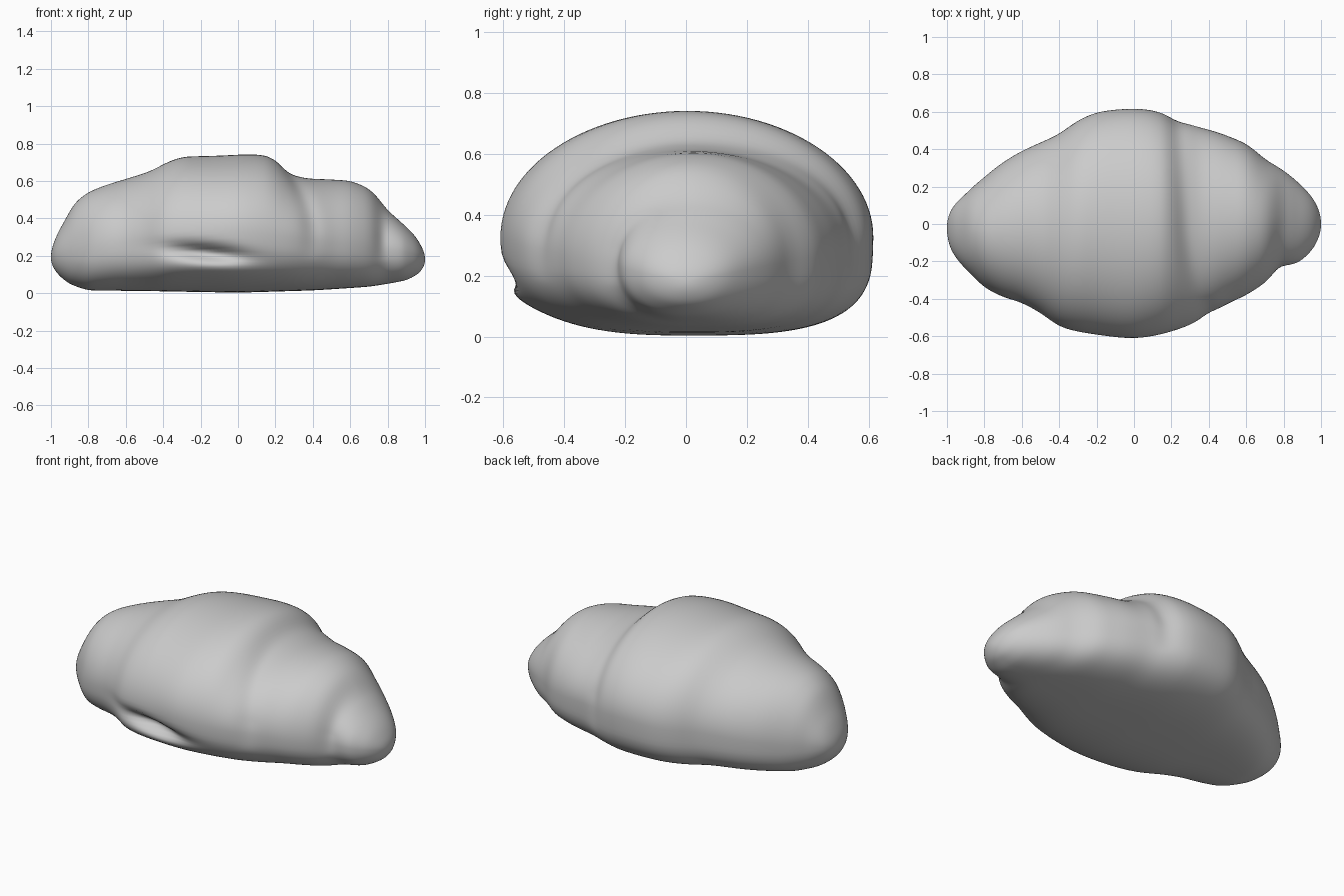
import bpy, bmesh
from math import sin, cos, pi, acos, exp

if "Cube" in bpy.data.objects:
    bpy.data.objects.remove(bpy.data.objects["Cube"])

# Silhouette profiles as (x, value) pairs, read along the length of the roll
TOP = [(-1, .19), (-.98, .28), (-.93, .38), (-.87, .485), (-.8, .54), (-.7, .58), (-.6, .61),
       (-.47, .65), (-.38, .70), (-.3, .73), (-.1, .735), (.05, .743), (.16, .738), (.22, .70),
       (.28, .645), (.35, .613), (.45, .61), (.6, .602), (.7, .56), (.75, .51), (.79, .45),
       (.87, .38), (.95, .30), (.98, .25), (1, .18)]
BOTTOM = [(-1, .19), (-.96, .10), (-.9, .05), (-.8, .015), (-.5, .012), (0, .003), (.4, .015),
          (.7, .035), (.9, .07), (.97, .11), (1, .18)]
BACK = [(-1, -.02), (-.98, .07), (-.9, .16), (-.8, .25), (-.7, .33), (-.6, .39), (-.5, .435),
        (-.4, .48), (-.3, .555), (-.2, .598), (-.1, .612), (0, .617), (.1, .61), (.2, .575),
        (.3, .53), (.45, .49), (.6, .43), (.65, .39), (.7, .345), (.8, .285), (.9, .20),
        (.96, .13), (1, 0)]
FRONT = [(-1, -.02), (-.98, -.13), (-.9, -.24), (-.8, -.34), (-.7, -.39), (-.6, -.42),
         (-.5, -.475), (-.4, -.55), (-.3, -.577), (-.1, -.605), (0, -.612), (.1, -.60),
         (.2, -.575), (.3, -.54), (.4, -.485), (.5, -.425), (.6, -.38), (.7, -.315),
         (.78, -.23), (.88, -.205), (.95, -.14), (1, 0)]
WIDEST = [(-1, .19), (-.8, .24), (-.4, .30), (0, .33), (.3, .30), (.7, .25), (1, .18)]


def lookup(table, t):
    pts = [(acos(-x), v) for x, v in table]
    for (a, va), (b, vb) in zip(pts, pts[1:]):
        if t <= b:
            return va + (vb - va) * max(0, t - a) / (b - a)
    return pts[-1][1]


def smooth(table, t):
    w = min(.06, t, pi - t)
    return sum(k * lookup(table, t + w * d)
               for d, k in ((-1, 1), (-.5, 2), (0, 3), (.5, 2), (1, 1))) / 9


def bump(d, width):
    return exp(-(d / width) ** 2)


def power(v, n):
    return (1 if v >= 0 else -1) * abs(v) ** (2 / n)


# Bread roll: lofted rings, flattened underneath, with pressed creases
bm = bmesh.new()
N, M = 160, 112
rings = []
for i in range(N + 1):
    t = pi * i / N
    x = -cos(t)
    top, bot, back, front, zc = [smooth(p, t) for p in (TOP, BOTTOM, BACK, FRONT, WIDEST)]
    yc = (back + front) / 2
    ring = []
    for j in range(M):
        a = 2 * pi * j / M
        c, s = cos(a), sin(a)
        n = 2.0
        if s < 0:
            n = 2 + (1.2 if c > 0 else .6) * (1 - x ** 4) * min(1, -s * 3 + .5)
        y = power(c, n) * (back - yc)
        z = zc + power(s, n) * ((top - zc) if s > 0 else (zc - bot))
        # slanted wrap crease, tail crease and the fold on the lower front
        upper = min(1, max(0, (s + .3) * 2))
        side = max(0, -c)
        k = .035 * upper * bump(x - (.27 + .13 * side ** 1.5 - .04 * max(0, c)), .05)
        k += .05 * upper * side * bump(x - .77, .035)
        k += .02 * upper * side * bump(x + .84, .06)
        if c < 0:
            k += .13 * bump(x + .17, .2) * bump(z - (.215 - .1 * (x + .17)), .04)
            k -= .05 * bump(x + .22, .27) * bump(z - .13, .06)
        y *= 1 - k
        z = zc + (z - zc) * (1 - k * max(0, s))
        ring.append(bm.verts.new((x, yc + y, z)))
    rings.append(ring)
for r, q in zip(rings, rings[1:]):
    for j in range(M):
        h = (j + 1) % M
        bm.faces.new((r[j], r[h], q[h], q[j]))
bmesh.ops.remove_doubles(bm, verts=bm.verts, dist=.0002)
bmesh.ops.recalc_face_normals(bm, faces=bm.faces)
for f in bm.faces:
    f.smooth = True
mesh = bpy.data.meshes.new("bread_roll")
bm.to_mesh(mesh)
bm.free()
roll = bpy.data.objects.new("bread_roll", mesh)
bpy.context.collection.objects.link(roll)
